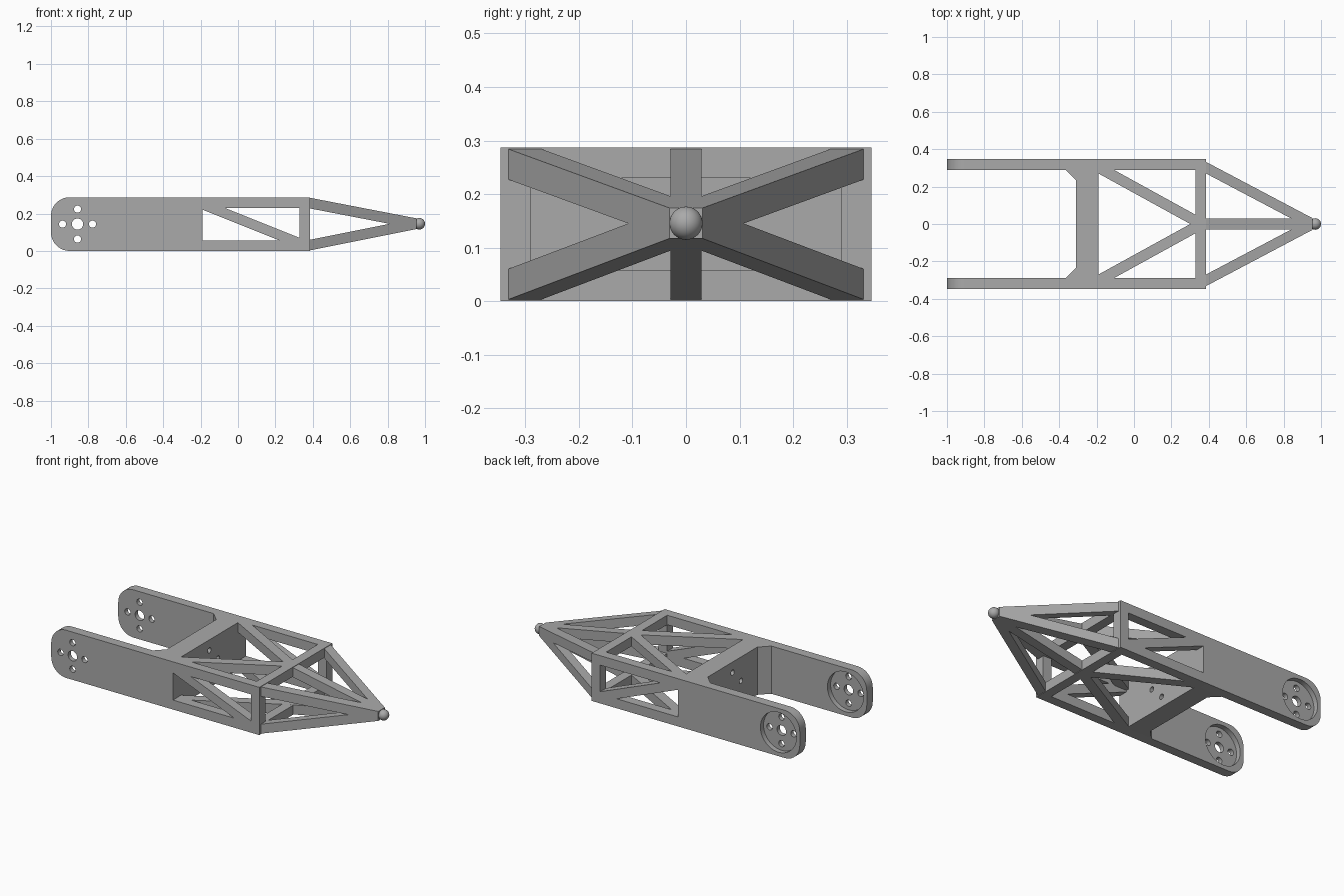
import bpy, bmesh, math
from mathutils import Vector, Matrix

cube = bpy.data.objects.get("Cube")
if cube:
    bpy.data.objects.remove(cube, do_unlink=True)

grey = bpy.data.materials.new("plain grey")
grey.use_nodes = True
grey.diffuse_color = (0.4, 0.4, 0.4, 1)
grey.node_tree.nodes["Principled BSDF"].inputs["Base Color"].default_value = (0.4, 0.4, 0.4, 1)

H = 0.287            # overall height
MID = H / 2
T = 0.0285           # half thickness of the members
SIDE = 0.347 - T     # centre line of the side members
WALL_X, FRONT_X = -0.19, 0.385
PIVOT_X = -0.858
LEVELS = (("lower", T), ("upper", H - T))
SIDES = (("right", -1), ("left", 1))


def finish(name, bm):
    bmesh.ops.recalc_face_normals(bm, faces=bm.faces[:])
    mesh = bpy.data.meshes.new(name)
    bm.to_mesh(mesh)
    bm.free()
    mesh.materials.append(grey)
    ob = bpy.data.objects.new(name, mesh)
    bpy.context.collection.objects.link(ob)
    return ob


def prism(bm, ring, offset):
    """Sweep a closed ring of points along a straight offset."""
    face = bm.faces.new([bm.verts.new(p) for p in ring])
    swept = bmesh.ops.extrude_face_region(bm, geom=[face])
    verts = [v for v in swept["geom"] if isinstance(v, bmesh.types.BMVert)]
    bmesh.ops.translate(bm, verts=verts, vec=offset)
    # the starting cap must be kept to close the solid
    if not any(len(f.verts) == len(ring) and set(f.verts).isdisjoint(verts) for f in bm.faces):
        bm.faces.new([v for v in bm.verts if v not in verts])


def beam_mesh(p, q, hy, hz):
    """Member from p to q whose section lies across x."""
    bm = bmesh.new()
    p, q = Vector(p), Vector(q)
    ring = [p + Vector((0, a * hy, b * hz)) for a, b in ((-1, -1), (1, -1), (1, 1), (-1, 1))]
    prism(bm, ring, q - p)
    return bm


def beam(name, p, q, hy=T, hz=T):
    return finish(name, beam_mesh(p, q, hy, hz))


def drill(ob, centre, radius, depth, axis):
    """Cut a round hole along the named axis."""
    bm = bmesh.new()
    turn = Matrix.Rotation(math.pi / 2, 4, "X" if axis == "Y" else "Y")
    bmesh.ops.create_cone(bm, cap_ends=True, segments=40, radius1=radius, radius2=radius,
                          depth=depth, matrix=Matrix.Translation(centre) @ turn)
    cutter = finish("hole_cutter", bm)
    cutter.hide_render = True
    mod = ob.modifiers.new("hole", "BOOLEAN")
    mod.operation, mod.solver, mod.object = "DIFFERENCE", "EXACT", cutter
    activate(ob)
    bpy.ops.object.modifier_apply(modifier=mod.name)
    bpy.data.objects.remove(cutter, do_unlink=True)


def activate(ob):
    bpy.ops.object.select_all(action="DESELECT")
    ob.select_set(True)
    bpy.context.view_layer.objects.active = ob


def smooth(ob):
    activate(ob)
    bpy.ops.object.shade_smooth_by_angle(angle=math.radians(30))


DIAMOND = [(0.08, 0), (-0.08, 0), (0, 0.08), (0, -0.08)]

# Fork plates with rounded ends, a round recess and mounting holes
for side, s in SIDES:
    y = s * SIDE
    bm = beam_mesh((-1, y, MID), (WALL_X, y, MID), T, MID)
    ends = [e for e in bm.edges
            if all(v.co.x < -0.99 for v in e.verts)
            and abs(e.verts[0].co.z - e.verts[1].co.z) < 0.001]
    bmesh.ops.bevel(bm, geom=ends, offset=0.1, segments=10, profile=0.5, affect="EDGES")
    plate = finish(side + "_fork_plate", bm)
    drill(plate, (PIVOT_X, y + T, MID), 0.12, 0.06, "Y")
    drill(plate, (PIVOT_X, y, MID), 0.03, 0.2, "Y")
    for dx, dz in DIAMOND:
        drill(plate, (PIVOT_X + dx, y, MID + dz), 0.019, 0.2, "Y")
    smooth(plate)

# Cross wall with chamfered inner corners
half = [(WALL_X, 0.29), (-0.365, 0.29), (-0.31, 0.235)]
outline = half + [(x, -y) for x, y in reversed(half)]
bm = bmesh.new()
prism(bm, [(x, y, 0) for x, y in outline], (0, 0, H))
wall = finish("cross_wall", bm)
for dy, dz in DIAMOND:
    drill(wall, (-0.25, dy, MID + dz), 0.016, 0.3, "X")
smooth(wall)

# Box frame: rails, braces and front cross members
for level, z in LEVELS:
    beam(level + "_front_crossbar", (FRONT_X - 2 * T, 0, z), (FRONT_X, 0, z), hy=0.347)
    for side, s in SIDES:
        name = level + "_" + side
        beam(name + "_rail", (WALL_X, s * SIDE, z), (FRONT_X, s * SIDE, z))
        beam(name + "_brace", (-0.2, s * 0.308, z), (0.36, 0, z), hy=0.0325)

for side, s in SIDES:
    y = s * SIDE
    beam(side + "_front_post", (FRONT_X - 2 * T, y, MID), (FRONT_X, y, MID), hz=MID)
    beam(side + "_side_brace", (-0.195, y, 0.251), (0.34, y, 0.037))

# Nose struts converging on the tip
for level, z in LEVELS:
    for side, s in (("centre", 0),) + SIDES:
        beam(level + "_" + side + "_nose_strut", (0.37, s * 0.309, z), (0.955, 0, MID + 0.002),
             hy=T if s == 0 else 0.031)

# Ball at the tip
bm = bmesh.new()
bmesh.ops.create_uvsphere(bm, u_segments=32, v_segments=16, radius=0.031,
                          matrix=Matrix.Translation((0.969, 0, MID + 0.002)))
smooth(finish("tip_ball", bm))
